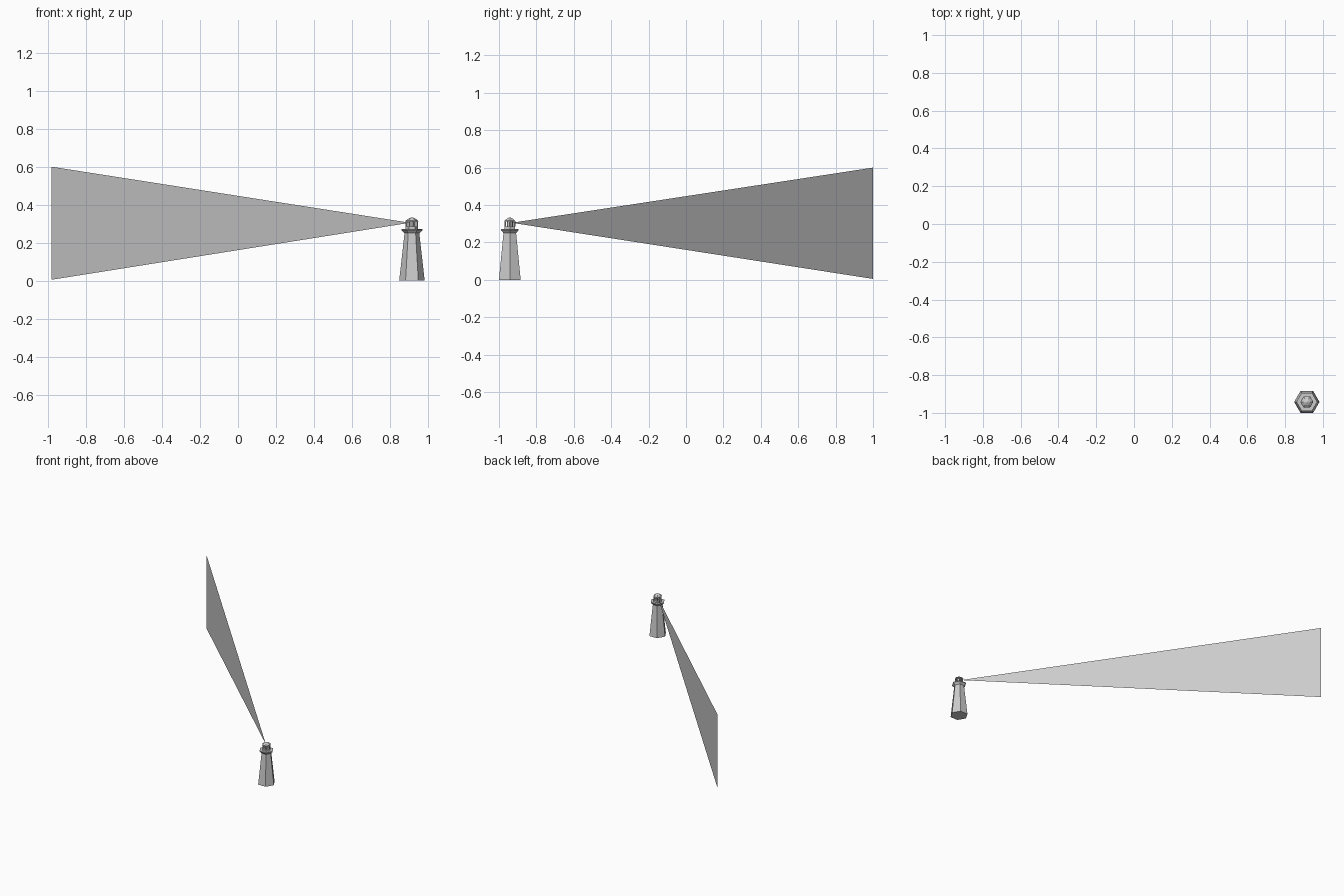
import bpy, bmesh
from math import cos, sin, pi

if "Cube" in bpy.data.objects:
    bpy.data.objects.remove(bpy.data.objects["Cube"])

CX, CY = 0.915, -0.942


def lathe(name, profile, sides=6, x=CX, y=CY):
    """Flat-faced solid from (radius, z) rings, capped at both ends."""
    bm = bmesh.new()
    rings = [[bm.verts.new((x + r * cos(2 * pi * i / sides), y + r * sin(2 * pi * i / sides), z))
              for i in range(sides)] for r, z in profile]
    for a, b in zip(rings, rings[1:]):
        for i in range(sides):
            j = (i + 1) % sides
            bm.faces.new((a[i], a[j], b[j], b[i]))
    bm.faces.new(rings[0][::-1])
    bm.faces.new(rings[-1])
    me = bpy.data.meshes.new(name)
    bm.to_mesh(me)
    bm.free()
    ob = bpy.data.objects.new(name, me)
    bpy.context.collection.objects.link(ob)
    return ob


# Tapered tower and flared gallery
lathe("tower", [(0.067, 0), (0.039, 0.25)])
lathe("gallery", [(0.039, 0.25), (0.055, 0.266), (0.055, 0.272)])

# Lantern room: base ring, lamp, posts, roof
lathe("lantern_base", [(0.033, 0.272), (0.033, 0.286)])
lathe("lamp", [(0.016, 0.286), (0.016, 0.314)], 8)
for k in range(6):
    a = k * pi / 3
    lathe(f"lantern_post_{k}", [(0.005, 0.286), (0.005, 0.314)], 4,
          CX + 0.028 * cos(a), CY + 0.028 * sin(a))
lathe("roof", [(0.034, 0.312), (0.033, 0.316), (0.018, 0.327), (0.003, 0.334)])

# Light beam: one flat sheet widening from the lamp
me = bpy.data.meshes.new("light_beam")
me.from_pydata([(CX - 0.01, CY + 0.01, 0.305), (-0.982, 1.0, 0.6), (-0.982, 1.0, 0.005)], [], [(0, 1, 2)])
bpy.context.collection.objects.link(bpy.data.objects.new("light_beam", me))
